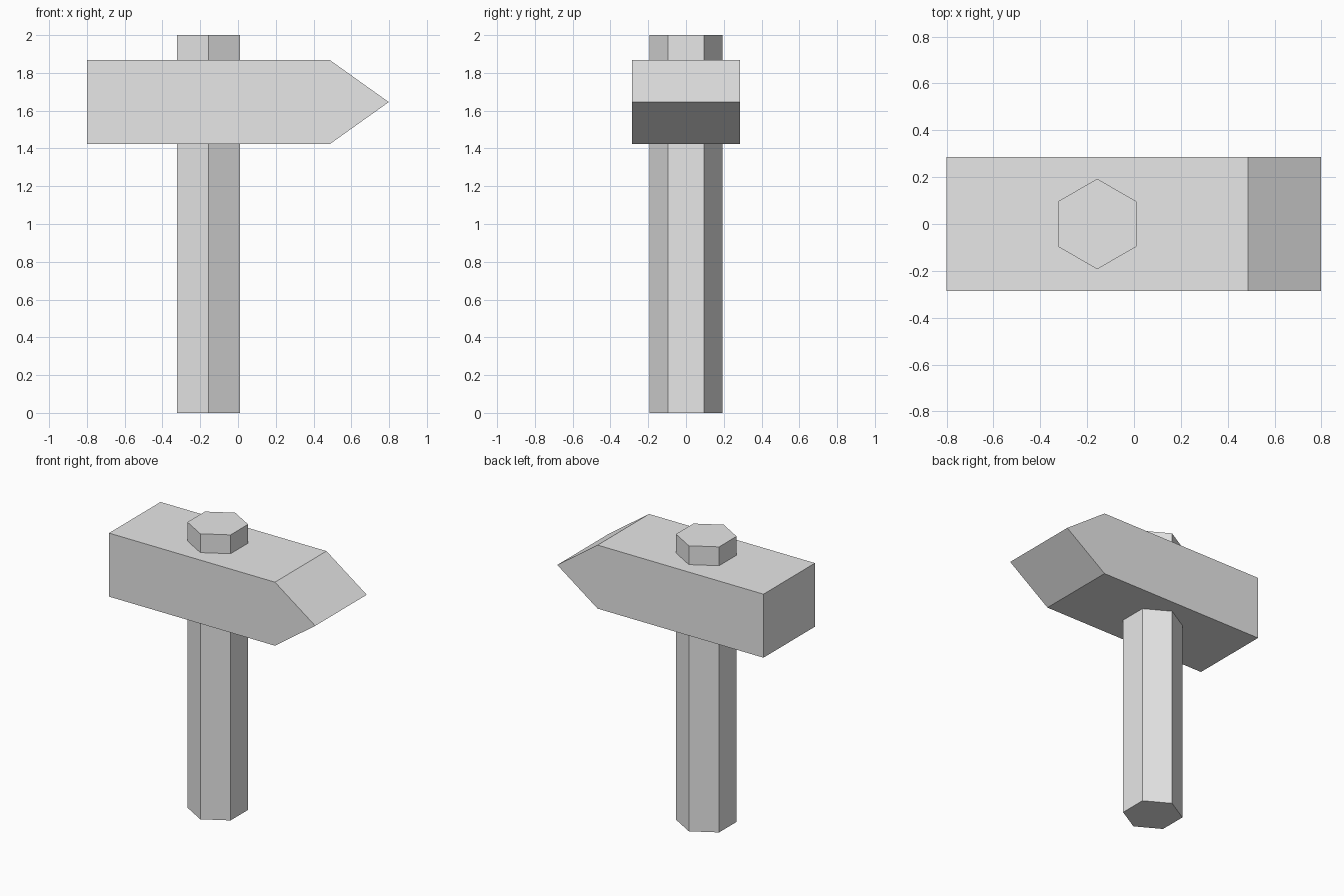
import bpy
import bmesh

cube = bpy.data.objects.get("Cube")
if cube:
    bpy.data.objects.remove(cube, do_unlink=True)

# One plain grey for the whole tool
GREY = (0.8, 0.8, 0.8, 1.0)
grey = bpy.data.materials.new("light_grey")
grey.use_nodes = True
grey.diffuse_color = GREY
grey.node_tree.nodes["Principled BSDF"].inputs["Base Color"].default_value = GREY


def extrude_profile(name, profile, depth):
    """Extrude an x-z outline along y, centred on y = 0."""
    bm = bmesh.new()
    face = bm.faces.new([bm.verts.new((x, -depth / 2, z)) for x, z in profile])
    extruded = bmesh.ops.extrude_face_region(bm, geom=[face], use_keep_orig=True)
    new_verts = [v for v in extruded["geom"] if isinstance(v, bmesh.types.BMVert)]
    bmesh.ops.translate(bm, verts=new_verts, vec=(0, depth, 0))
    bmesh.ops.recalc_face_normals(bm, faces=bm.faces)
    mesh = bpy.data.meshes.new(name)
    bm.to_mesh(mesh)
    bm.free()
    obj = bpy.data.objects.new(name, mesh)
    bpy.context.collection.objects.link(obj)
    return obj


# Hammer head: a block ending in a wedge on +x
bottom, top = 1.423, 1.868
head = extrude_profile("hammer_head", [
    (-0.8, bottom), (0.486, bottom), (0.798, (bottom + top) / 2),
    (0.486, top), (-0.8, top)], 0.57)
head.data.materials.append(grey)

# Hexagonal handle running through the head
bpy.ops.mesh.primitive_cylinder_add(vertices=6, radius=0.193, depth=2.0,
                                    location=(-0.157, 0, 1.0))
handle = bpy.context.object
handle.name = "handle"
handle.data.materials.append(grey)
